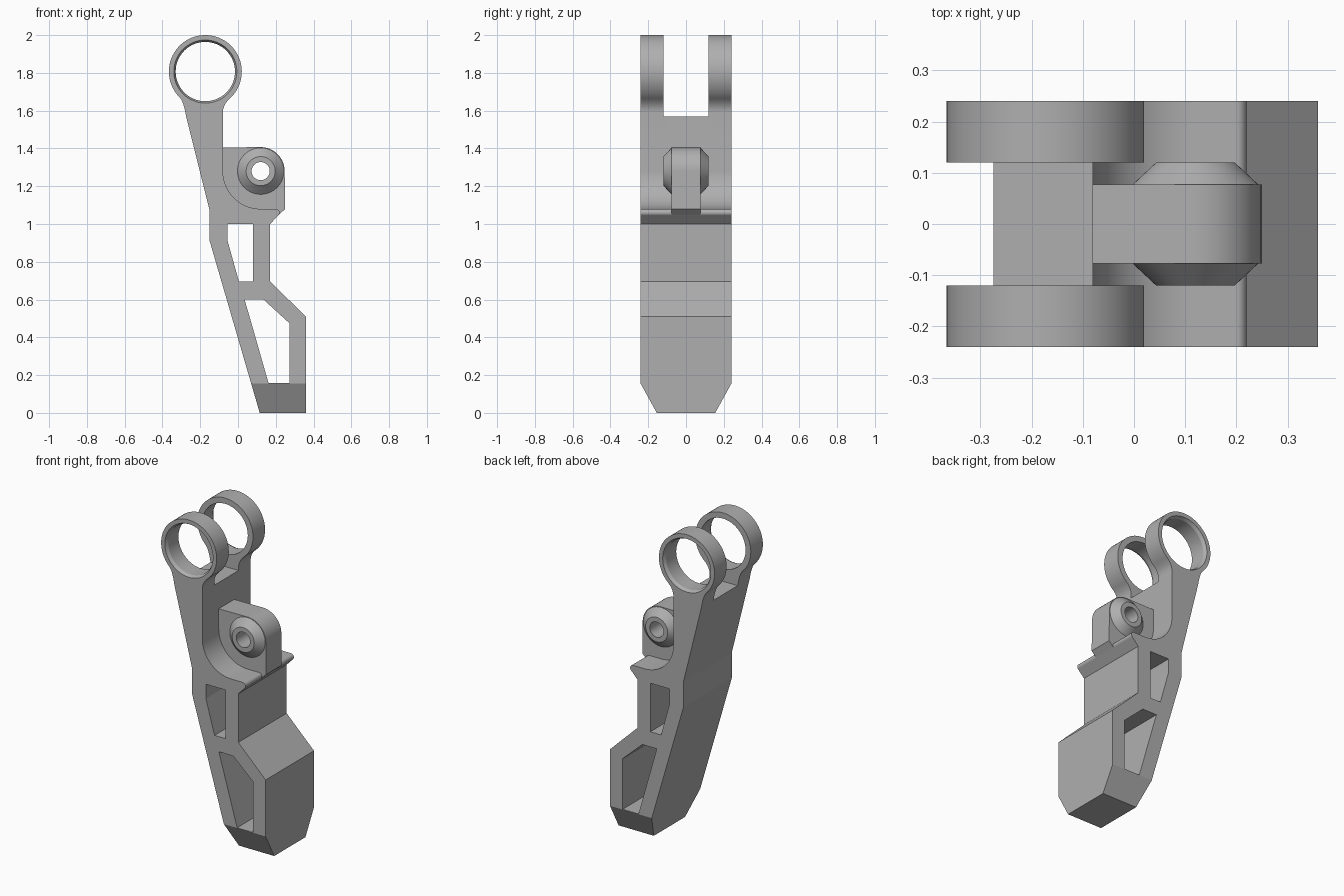
import bpy, bmesh
from math import sin, cos, radians, pi

if "Cube" in bpy.data.objects:
    bpy.data.objects.remove(bpy.data.objects["Cube"])

HALF = 0.24                 # half depth of the arm
RING = (-0.173, 1.807)      # ring centre (x, z)
PIVOT = (0.12, 1.28)        # lug hole centre (x, z)

grey = bpy.data.materials.new("grey metal")
grey.use_nodes = True
grey.diffuse_color = (0.43, 0.43, 0.43, 1)
grey.node_tree.nodes["Principled BSDF"].inputs["Base Color"].default_value = grey.diffuse_color


def arc(centre, r, a0, a1, n):
    angles = [radians(a0 + (a1 - a0) * i / n) for i in range(n + 1)]
    return [(centre[0] + r * cos(a), centre[1] + r * sin(a)) for a in angles]


def curve(p, q, r, n=8):
    """Quadratic curve from p to r, pulled towards q."""
    ts = [i / n for i in range(n + 1)]
    return [tuple((1 - t) ** 2 * a + 2 * t * (1 - t) * b + t * t * c
                  for a, b, c in zip(p, q, r)) for t in ts]


def make(name, bm):
    bmesh.ops.recalc_face_normals(bm, faces=bm.faces)
    mesh = bpy.data.meshes.new(name)
    bm.to_mesh(mesh)
    bm.free()
    mesh.materials.append(grey)
    obj = bpy.data.objects.new(name, mesh)
    bpy.context.collection.objects.link(obj)
    return obj


def prism(points, half):
    """Extrude an (x, z) outline from y = -half to y = half."""
    bm = bmesh.new()
    face = bm.faces.new([bm.verts.new((x, -half, z)) for x, z in points])
    new = bmesh.ops.extrude_face_region(bm, geom=[face])["geom"]
    for v in new:
        if isinstance(v, bmesh.types.BMVert):
            v.co.y = half
    return bm


def lathe(centre, profile, n=64):
    """Turn a (radius, y) profile about a y axis through centre, with flat ends."""
    bm = bmesh.new()
    rows = [[bm.verts.new((centre[0] + r * cos(2 * pi * i / n), y,
                           centre[1] + r * sin(2 * pi * i / n)))
             for i in range(n)] for r, y in profile]
    for a, b in zip(rows, rows[1:]):
        for i in range(n):
            j = (i + 1) % n
            bm.faces.new((a[i], a[j], b[j], b[i]))
    bm.faces.new(rows[0])
    bm.faces.new(rows[-1])
    return bm


def boolean(obj, bm, operation="DIFFERENCE"):
    tool = make("tool", bm)
    tool.hide_render = True
    mod = obj.modifiers.new("boolean", "BOOLEAN")
    mod.operation, mod.solver, mod.object = operation, "EXACT", tool
    bpy.context.view_layer.objects.active = obj
    bpy.ops.object.modifier_apply(modifier=mod.name)
    bpy.data.objects.remove(tool)


def finish(obj):
    bpy.ops.object.select_all(action="DESELECT")
    obj.select_set(True)
    bpy.context.view_layer.objects.active = obj
    bpy.ops.object.shade_smooth_by_angle(angle=radians(13))
    mod = obj.modifiers.new("flat normals", "WEIGHTED_NORMAL")
    mod.keep_sharp = True


# Arm outline: ring, back edge, foot, front edge, lip, saddle and neck
ring = arc(RING, 0.193, -45, 225, 64)
outline = ring[:-1]
outline += curve(ring[-1], (-0.288, 1.65), (-0.275, 1.57))
outline += [(-0.15, 1.07), (-0.15, 0.91), (0.115, 0), (0.36, 0),
            (0.36, 0.51), (0.17, 0.695), (0.17, 1.0)]
outline += arc((0.2, 1.06), 0.02, -45, 90, 12)
outline += arc(PIVOT, 0.2, 270, 180, 20)
outline += curve((-0.08, 1.59), (-0.08, 1.635), ring[0])[:-1]
bm = prism(outline, HALF)

# Foot narrows towards the ground
bmesh.ops.bisect_plane(bm, geom=bm.verts[:] + bm.edges[:] + bm.faces[:],
                       plane_co=(0, 0, 0.155), plane_no=(0, 0, 1))
for v in bm.verts:
    if v.co.z < 0.01:
        v.co.y *= 0.645
arm = make("arm", bm)

# Two windows through the arm
upper = [(-0.055, 1.0), (0.08, 1.0), (0.08, 0.695), (0.005, 0.695), (-0.055, 0.91)]
lower = [(0.035, 0.6), (0.135, 0.6), (0.272, 0.475), (0.272, 0.157), (0.162, 0.157)]
for window in (upper, lower):
    boolean(arm, prism(window, 0.4))

# Fork slot between the rings, then the chamfered ring bore
boolean(arm, prism([(-0.5, 1.57), (0.3, 1.57), (0.3, 2.2), (-0.5, 2.2)], 0.12))
boolean(arm, lathe(RING, [(0.177, -0.26), (0.157, -0.22), (0.157, 0.22), (0.177, 0.26)]))
finish(arm)

# Pivot lug with conical bosses and a through hole
lug_outline = [(-0.1, 1.405), (-0.1, 1.06), (0.214, 1.046), (0.25, 1.08)]
lug_outline += arc(PIVOT, 0.127, 0, 90, 20)
lug = make("pivot_lug", prism(lug_outline, 0.077))
boolean(lug, lathe(PIVOT, [(0.077, -0.12), (0.124, -0.076), (0.124, 0.076), (0.077, 0.12)]), "UNION")
boolean(lug, lathe(PIVOT, [(0.048, -0.3), (0.048, 0.3)], 40))
finish(lug)
